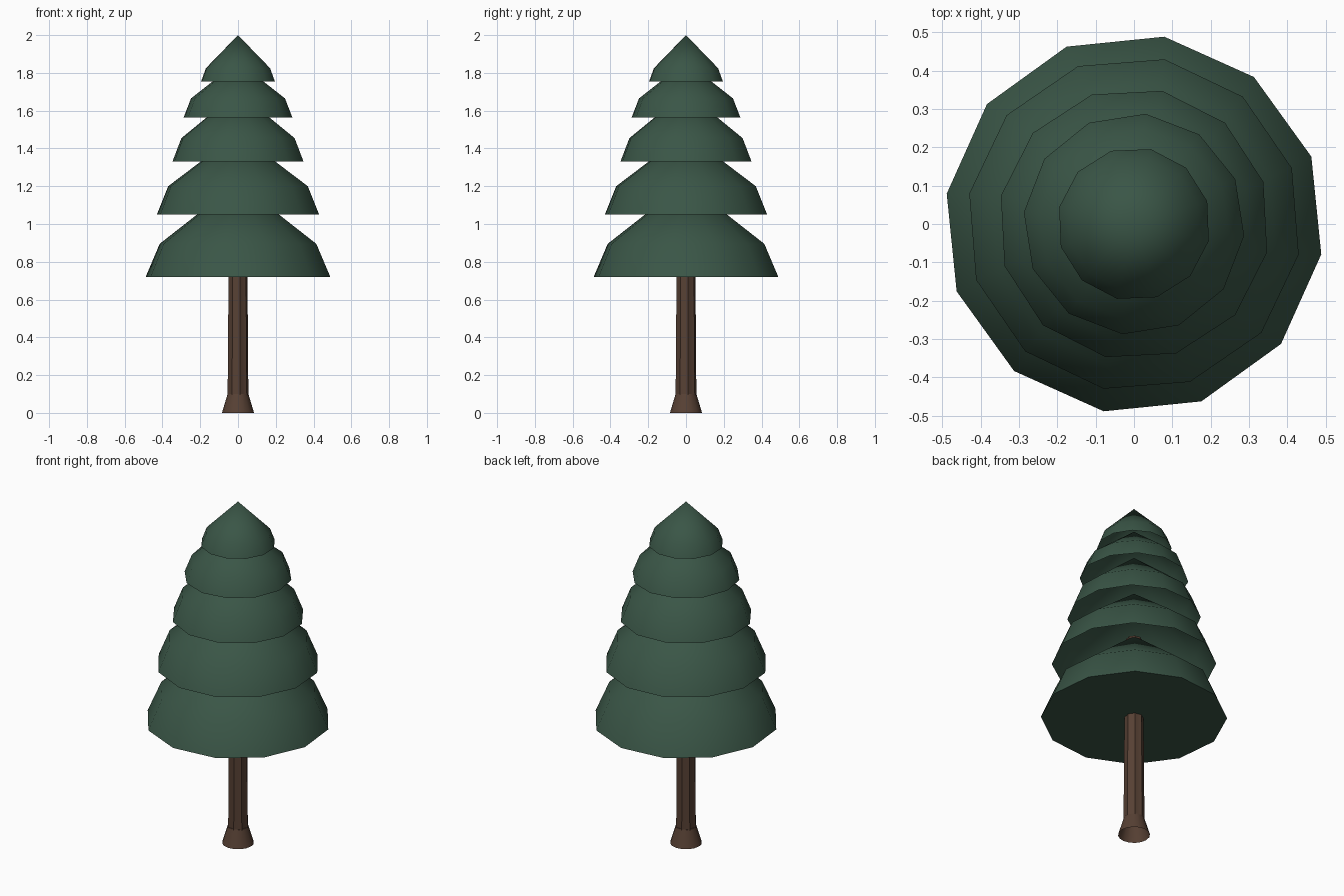
import bpy, bmesh
from math import sin, cos, radians, tau

cube = bpy.data.objects.get("Cube")
if cube:
    bpy.data.objects.remove(cube, do_unlink=True)


def material(name, rgb):
    m = bpy.data.materials.new(name)
    m.use_nodes = True
    m.diffuse_color = (*rgb, 1)
    m.node_tree.nodes["Principled BSDF"].inputs["Base Color"].default_value = (*rgb, 1)
    return m


green = material("pine green", (0.042, 0.092, 0.062))
brown = material("bark brown", (0.095, 0.052, 0.034))


def lathe(name, profile, sides, turn, mat, cap=False, groove=1.0, smooth=40):
    """Spin (radius, height) points; radius 0 makes a tip. Groove shrinks every other corner."""
    bm = bmesh.new()
    rings = []
    for r, z in profile:
        if r == 0:
            rings.append([bm.verts.new((0, 0, z))] * sides)
            continue
        ring = []
        for i in range(sides):
            a = radians(turn) + tau * i / sides
            s = r * (groove if i % 2 else 1)
            ring.append(bm.verts.new((s * cos(a), s * sin(a), z)))
        rings.append(ring)
    for low, high in zip(rings, rings[1:]):
        for i in range(sides):
            j = (i + 1) % sides
            corners = [low[i], low[j], high[j], high[i]]
            bm.faces.new(list(dict.fromkeys(corners)))
    if cap:
        bm.faces.new(rings[0][::-1])
    mesh = bpy.data.meshes.new(name)
    bm.to_mesh(mesh)
    bm.free()
    mesh.materials.append(mat)
    obj = bpy.data.objects.new(name, mesh)
    bpy.context.collection.objects.link(obj)
    bpy.ops.object.select_all(action="DESELECT")
    obj.select_set(True)
    bpy.context.view_layer.objects.active = obj
    bpy.ops.object.shade_smooth_by_angle(angle=radians(smooth))
    return obj


# Foliage tiers: rim radius, rim height, shoulder radius, shoulder height, tip height, turn
tiers = [
    (0.495, 0.72, 0.42, 0.895, 1.22, 20.8),
    (0.437, 1.05, 0.376, 1.2, 1.48, 19.5),
    (0.355, 1.33, 0.306, 1.455, 1.70, 18),
    (0.289, 1.565, 0.25, 1.665, 1.86, 24),
    (0.2, 1.755, 0.174, 1.825, 2.0, 17.3),
]
for n, (r, z, sr, sz, tip, turn) in enumerate(tiers):
    # Only the lowest tier is closed underneath
    lathe(f"foliage_tier_{n + 1}", [(r, z), (sr, sz), (0, tip)], 12, turn, green, cap=(n == 0))

# Trunk with shallow bark grooves, and its flared foot
lathe("trunk", [(0.056, 0.09), (0.051, 0.72), (0.042, 1.2), (0, 1.2)], 16, 11, brown,
      groove=0.88, smooth=30)
lathe("trunk_foot", [(0.085, 0), (0.055, 0.1), (0, 0.1)], 16, 0, brown)
